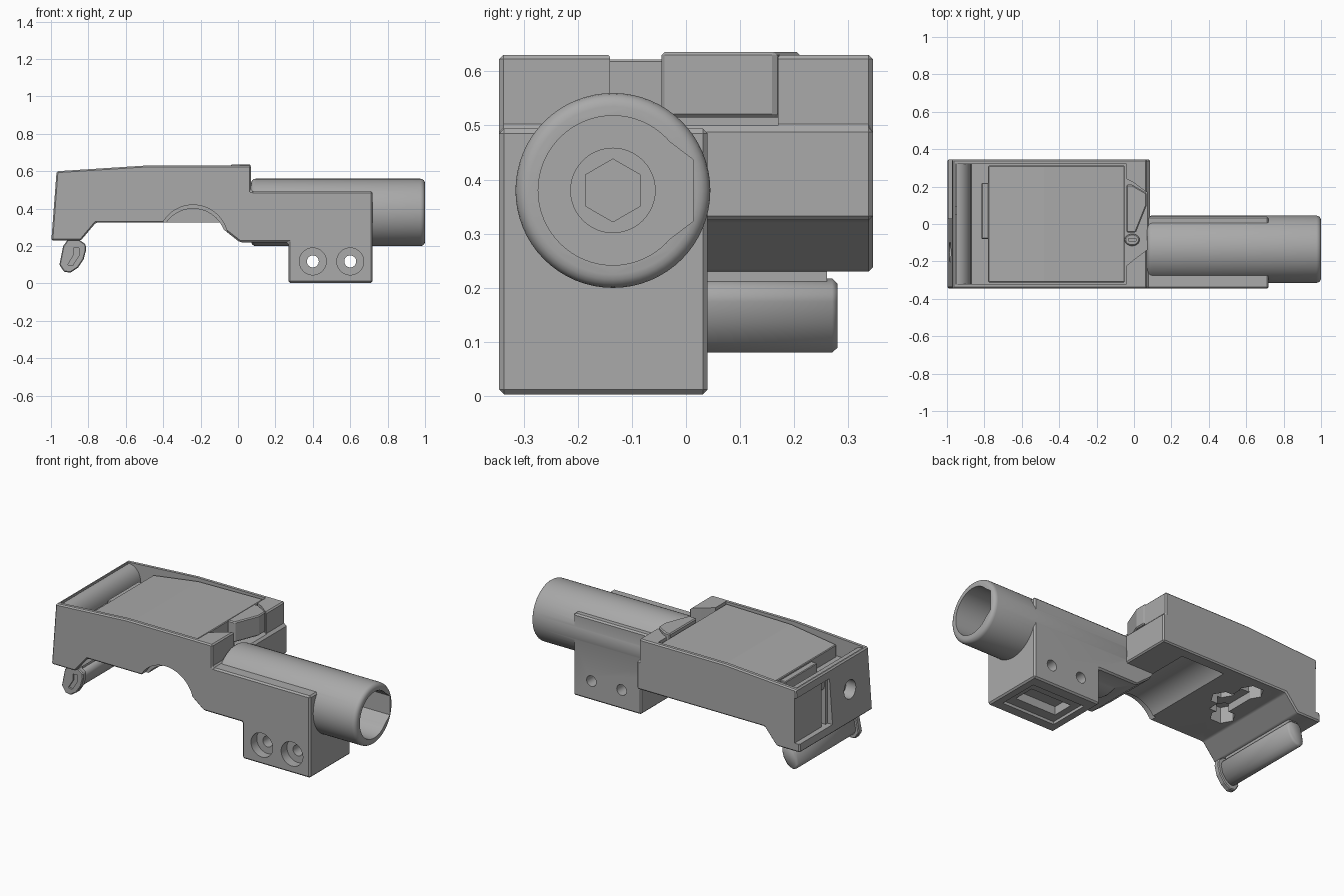
import bpy, bmesh
from math import pi, sin, cos
from mathutils import Vector

if "Cube" in bpy.data.objects:
    bpy.data.objects.remove(bpy.data.objects["Cube"])

GREY = (0.4, 0.4, 0.4, 1)
mat = bpy.data.materials.new("matte grey")
mat.use_nodes = True
mat.diffuse_color = GREY
mat.node_tree.nodes["Principled BSDF"].inputs["Base Color"].default_value = GREY


def prism(name, pts, axis, lo, hi, bevel=0.0):
    """Extrude an outline along an axis; outline is (x,z) for y, (y,z) for x, (x,y) for z."""
    put = {"x": lambda a, b, d: (d, a, b),
           "y": lambda a, b, d: (a, d, b),
           "z": lambda a, b, d: (a, b, d)}[axis]
    bm = bmesh.new()
    low = [bm.verts.new(put(a, b, lo)) for a, b in pts]
    high = [bm.verts.new(put(a, b, hi)) for a, b in pts]
    bm.faces.new(low)
    bm.faces.new(high)
    for i in range(len(pts)):
        j = (i + 1) % len(pts)
        bm.faces.new((low[i], low[j], high[j], high[i]))
    bmesh.ops.recalc_face_normals(bm, faces=bm.faces)
    mesh = bpy.data.meshes.new(name)
    bm.to_mesh(mesh)
    bm.free()
    mesh.materials.append(mat)
    ob = bpy.data.objects.new(name, mesh)
    bpy.context.collection.objects.link(ob)
    if bevel:
        mod = ob.modifiers.new("bevel", "BEVEL")
        mod.width = bevel
        mod.limit_method = "ANGLE"
        apply(ob, mod)
    return ob


def apply(ob, mod):
    with bpy.context.temp_override(object=ob, active_object=ob):
        bpy.ops.object.modifier_apply(modifier=mod.name)


def rect(a0, a1, b0, b1):
    return [(a0, b0), (a1, b0), (a1, b1), (a0, b1)]


def ring(a, b, r, n=48, squash=1.0):
    return [(a + r * cos(2 * pi * i / n), b + r * squash * sin(2 * pi * i / n)) for i in range(n)]


def combine(ob, other, how):
    mod = ob.modifiers.new("bool", "BOOLEAN")
    mod.operation = how
    mod.solver = "EXACT"
    mod.object = other
    apply(ob, mod)
    bpy.data.objects.remove(other)


def cut(ob, *args):
    combine(ob, prism("cutter", *args), "DIFFERENCE")


def smooth(ob, angle=0.5):
    bpy.ops.object.select_all(action="DESELECT")
    ob.select_set(True)
    bpy.context.view_layer.objects.active = ob
    bpy.ops.object.shade_smooth_by_angle(angle=angle)


W = 0.345            # half width of the body
TY, TZ = -0.135, 0.38  # tube axis

# Main shell with tray
body = prism("body_shell", [(-0.998, 0.23), (-0.97, 0.6), (-0.5, 0.63), (0.07, 0.63), (0.07, 0.495),
                            (0.085, 0.495), (0.085, 0.325), (-0.76, 0.325), (-0.84, 0.23)],
             "y", -W, W, 0.009)
cut(body, rect(-0.955, -0.04, -0.32, 0.32), "z", 0.5, 0.8)
cut(body, rect(-0.14, 0.17, 0.5, 0.8), "x", -0.06, 0.2)
# flared inner corners of the posts at the tray mouth
cut(body, [(-0.06, -0.24), (0.0, -0.19), (0.08, -0.13), (-0.06, -0.13)], "z", 0.5, 0.8)
cut(body, [(-0.06, 0.25), (0.0, 0.22), (0.08, 0.16), (-0.06, 0.16)], "z", 0.5, 0.8)

# Front arm with clamp block
combine(body, prism("arm", [(-0.13, 0.33), (0.01, 0.22), (0.27, 0.22), (0.27, 0.003), (0.72, 0.003),
                            (0.72, 0.494), (-0.13, 0.494)], "y", -W, 0.04, 0.009), "UNION")

# Round tube with softened ends
tube = prism("tube", ring(TY, TZ, 0.18, 64), "x", 0.07, 1.0)
mod = tube.modifiers.new("bevel", "BEVEL")
mod.width, mod.segments, mod.limit_method = 0.025, 4, "ANGLE"
apply(tube, mod)
combine(body, tube, "UNION")

# Tube bore: round with a flat-sided keyway, then a step and a hexagonal hole
cut(body, ring(TY, TZ, 0.138, 64), "x", 0.5, 1.1)
cut(body, [(-0.07, 0.5), (0.013, 0.437), (0.013, 0.323), (-0.07, 0.26)], "x", 0.5, 1.1)
cut(body, ring(TY, TZ, 0.078), "x", 0.44, 0.6)
cut(body, [(b - TZ + TY, a - TY + TZ) for a, b in ring(TY, TZ, 0.058, 6)], "x", 0.2, 0.5)

# Screw holes through the block, with counterbores
for x in (0.4, 0.6):
    cut(body, ring(x, 0.118, 0.072), "y", -0.4, -0.29)
    cut(body, ring(x, 0.118, 0.032, 24), "y", -0.4, 0.1)

# Stepped slot in the underside of the block
cut(body, rect(0.32, 0.67, -0.28, -0.03), "z", -0.1, 0.02)
cut(body, rect(0.36, 0.63, -0.22, -0.09), "z", -0.1, 0.07)

# Arched channel and pockets in the underside of the shell
cut(body, ring(-0.24, 0.233, 0.187, 64), "y", -0.4, -0.3)
cut(body, ring(-0.24, 0.225, 0.175, 64), "y", -0.31, 0.28)
for x, y in ((-0.55, 0.08), (-0.62, 0.22), (-0.67, -0.07)):
    cut(body, ring(x, y, 0.07, 6), "z", 0.2, 0.42)
cut(body, rect(-0.66, -0.56, -0.05, 0.2), "z", 0.2, 0.37)

# Recess open to the side, deep slot and round dimple in the end wall
cut(body, rect(0.03, 0.4, 0.28, 0.55), "x", -1.1, -0.962)
cut(body, rect(0.05, 0.09, 0.28, 0.55), "x", -1.1, -0.93)
cut(body, ring(-0.15, 0.42, 0.055, 32), "x", -1.1, -0.92)
smooth(body)

# Rounded lip across the end of the tray
lip = prism("rounded_lip", ring(-0.945, 0.5, 0.075, 48, 1.25), "y", -0.322, 0.322)
cut(lip, rect(-1.1, -0.95, 0.3, 0.7), "y", -0.4, 0.4)
cut(lip, rect(-1.1, -0.8, 0.3, 0.49), "y", -0.4, 0.4)
smooth(lip)

# Sloped cover plate and its pull bar
prism("cover_plate", [(-0.05, 0.49), (-0.05, 0.622), (-0.48, 0.615), (-0.78, 0.572), (-0.78, 0.49)],
      "y", -0.312, 0.312, 0.004)
prism("pull_bar", rect(-0.815, -0.775, 0.49, 0.56), "y", -0.08, 0.22, 0.004)

# Latch at the tray mouth, with a small button beside it
prism("latch", [(-0.04, -0.045), (-0.04, 0.21), (-0.01, 0.21), (0.068, 0.165), (0.068, 0.1), (0.01, -0.045)],
      "z", 0.515, 0.636, 0.006)
button = prism("button", ring(-0.01, -0.085, 0.04, 32, 0.8), "z", 0.49, 0.53, 0.006)
cut(button, rect(-0.03, 0.01, -0.092, -0.078), "z", 0.518, 0.6)
smooth(button)

# Hinged hook rail below the end, with an end flange
hook = [(-0.955, 0.1), (-0.93, 0.062), (-0.895, 0.058), (-0.855, 0.085), (-0.825, 0.13), (-0.812, 0.18),
        (-0.815, 0.21), (-0.85, 0.235), (-0.91, 0.235), (-0.935, 0.2), (-0.945, 0.15)]
flange = prism("hook_flange", hook, "y", -0.31, -0.275, 0.005)
cut(flange, [(-0.91, 0.1), (-0.885, 0.095), (-0.85, 0.15), (-0.85, 0.19), (-0.88, 0.19), (-0.88, 0.15)],
    "y", -0.32, -0.3)
mid = Vector((-0.885, 0.155))
rail = [tuple(mid + (Vector(p) - mid) * 0.78) for p in hook]
smooth(prism("hook_rail", rail, "y", -0.28, 0.28, 0.01), 0.9)
prism("hook_hinge", rect(-0.91, -0.85, 0.16, 0.25), "y", -0.26, 0.26)
